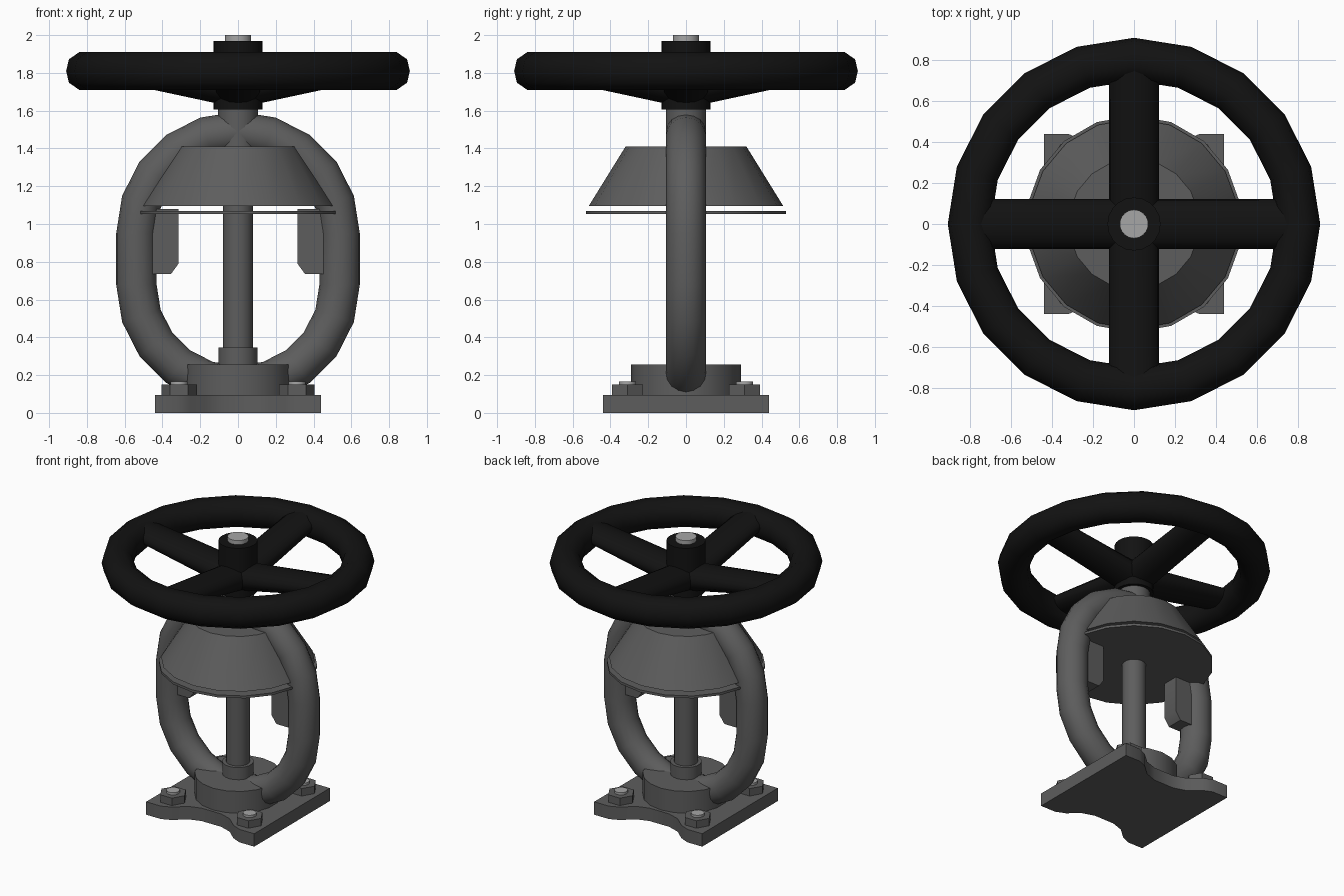
import bpy, bmesh, math
from math import sin, cos, pi, radians

if "Cube" in bpy.data.objects:
    bpy.data.objects.remove(bpy.data.objects["Cube"])


def material(name, v):
    m = bpy.data.materials.new(name)
    m.diffuse_color = (v, v, v, 1)
    m.use_nodes = True
    m.node_tree.nodes["Principled BSDF"].inputs["Base Color"].default_value = m.diffuse_color
    return m


IRON = material("iron", 0.11)
BLACK = material("black_paint", 0.006)
STEEL = material("steel", 0.38)


def loft(name, rings, mat, closed=False, angle=40):
    """Skin a list of equal-length rings; cap the ends unless closed."""
    bm = bmesh.new()
    rows = [[bm.verts.new(p) for p in r] for r in rings]
    n = len(rows[0])
    pairs = list(zip(rows, rows[1:] + rows[:1]))
    for a, b in (pairs if closed else pairs[:-1]):
        for i in range(n):
            j = (i + 1) % n
            bm.faces.new((a[i], a[j], b[j], b[i]))
    if not closed:
        bm.faces.new(rows[0])
        bm.faces.new(rows[-1])
    bmesh.ops.recalc_face_normals(bm, faces=bm.faces)
    me = bpy.data.meshes.new(name)
    bm.to_mesh(me)
    bm.free()
    ob = bpy.data.objects.new(name, me)
    bpy.context.collection.objects.link(ob)
    me.materials.append(mat)
    bpy.ops.object.select_all(action='DESELECT')
    ob.select_set(True)
    bpy.context.view_layer.objects.active = ob
    bpy.ops.object.shade_smooth_by_angle(angle=radians(angle))
    return ob


def turned(name, profile, mat, n=18, at=(0, 0), start=pi / 2):
    """Stack of circles from (radius, z) pairs."""
    return loft(name, [[(at[0] + r * cos(start + 2 * pi * i / n),
                         at[1] + r * sin(start + 2 * pi * i / n), z)
                        for i in range(n)] for r, z in profile], mat)


# Base plate: straight sides, front and back edges scooped in
edge = [(-.44, -.44), (-.32, -.44), (-.25, -.41), (-.17, -.34), (-.08, -.31)]
edge += [(-x, y) for x, y in reversed(edge)]
outline = edge + [(-x, -y) for x, y in edge]
loft("base_plate", [[(x, y, z) for x, y in outline] for z in (0, .095)], IRON)

# Base boss and gland collar
turned("base_boss", [(.29, .09), (.29, .255)], IRON)
turned("gland_collar", [(.105, .25), (.105, .345)], IRON)

# Four bolts with stud tips
for sx in (-1, 1):
    for sy in (-1, 1):
        at = (sx * .312, sy * .31)
        turned("bolt_nut", [(.094, .09), (.094, .15)], IRON, 6, at, 0)
        turned("bolt_stud", [(.045, .14), (.045, .167)], STEEL, 12, at)

# Yoke: round tube along a stretched loop
rings = []
for half, zc in ((0, .95), (1, .68)):
    for k in range(11):
        a = pi * half + pi * k / 10
        rings.append([((.538 + .107 * cos(t)) * cos(a), .107 * sin(t),
                       zc + (.538 + .107 * cos(t)) * sin(a))
                      for t in (2 * pi * i / 16 for i in range(16))])
loft("yoke", rings, IRON, closed=True)
turned("yoke_collar", [(.107, 1.41), (.107, 1.62)], IRON)

# Guide lugs inside the yoke arms
for s in (-1, 1):
    lug = [(.315, 1.08), (.315, .79), (.355, .735), (.5, .735), (.5, 1.08)]
    loft("guide_lug", [[(s * x, y, z) for x, z in lug]
                       for y in (-.06, .06)], IRON)

# Bell cover and the thin plate just beneath it
turned("bell_cover", [(.515, 1.095), (.32, 1.41)], IRON)
turned("cover_plate", [(.53, 1.052), (.53, 1.07)], IRON)

# Spindle: lower rod and bright threaded top
turned("spindle", [(.08, .3), (.08, 1.45)], IRON)
turned("spindle_tip", [(.07, 1.9), (.07, 2.0)], STEEL)

# Handwheel rim
section = [(.91, 1.81), (.895, 1.872), (.84, 1.91), (.77, 1.91),
           (.715, 1.872), (.7, 1.81), (.715, 1.748), (.77, 1.71),
           (.84, 1.71), (.895, 1.748)]
loft("wheel_rim", [[(r * cos(a), r * sin(a), z) for r, z in section]
                   for a in (2 * pi * k / 20 for k in range(20))],
     BLACK, closed=True, angle=50)

# Wheel hub and four rising, flattened spokes
turned("wheel_hub", [(.13, 1.605), (.13, 1.97)], BLACK, 20)
for q in range(4):
    c, s = round(cos(q * pi / 2)), round(sin(q * pi / 2))
    rings = []
    for r, zc, h in ((.05, 1.72, .095), (.78, 1.84, .058)):
        ring = [(.123 * cos(t), zc + h * sin(t))
                for t in (2 * pi * i / 16 for i in range(16))]
        rings.append([(r * c - w * s, r * s + w * c, z) for w, z in ring])
    loft("wheel_spoke", rings, BLACK, angle=50)
